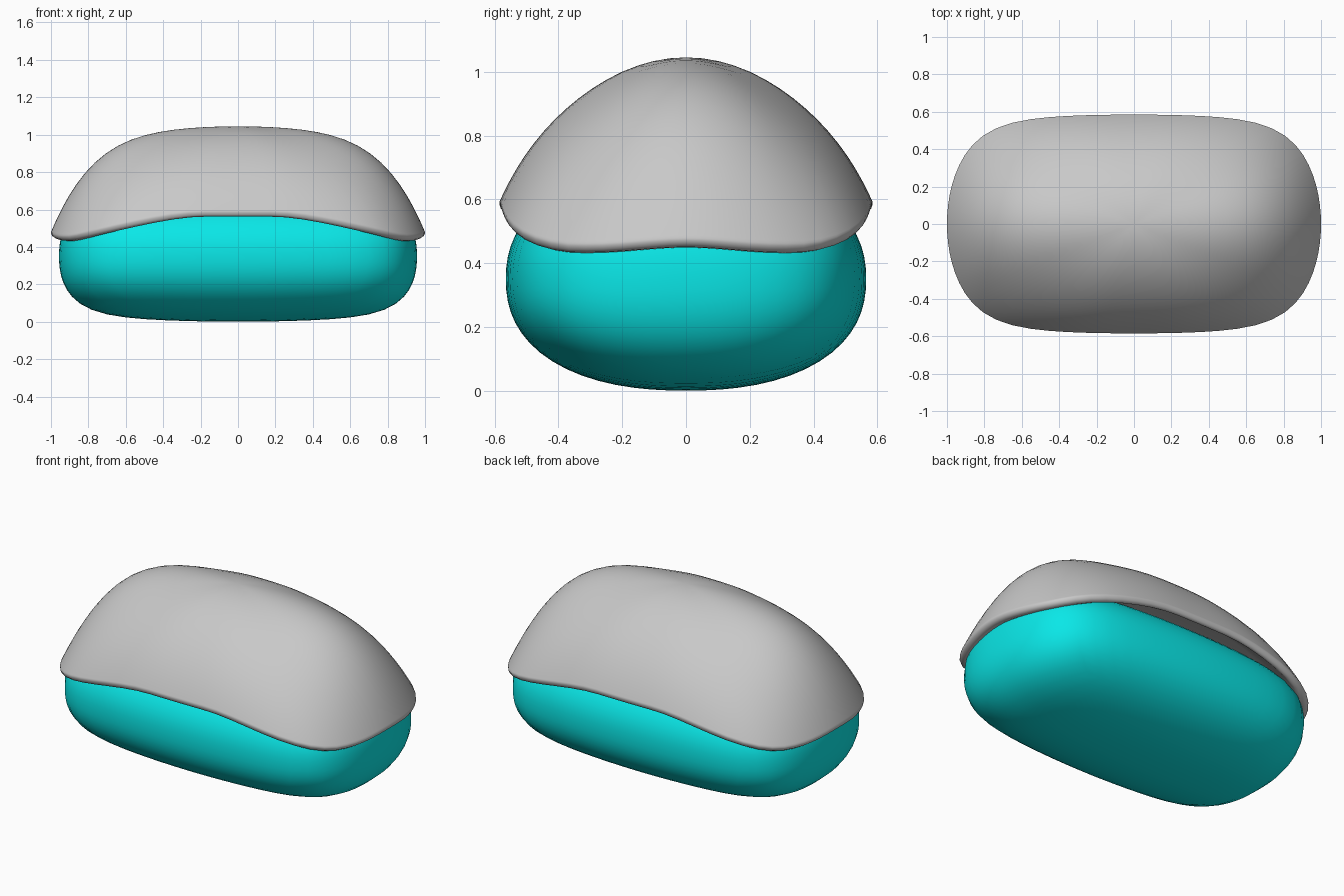
import bpy, bmesh, math

if "Cube" in bpy.data.objects:
    bpy.data.objects.remove(bpy.data.objects["Cube"])

def material(name, rgb):
    m = bpy.data.materials.new(name)
    m.diffuse_color = (*rgb, 1)
    m.use_nodes = True
    m.node_tree.nodes["Principled BSDF"].inputs["Base Color"].default_value = m.diffuse_color
    return m

def finish(name, bm, mat):
    bmesh.ops.recalc_face_normals(bm, faces=bm.faces)
    for f in bm.faces:
        f.smooth = True
    me = bpy.data.meshes.new(name)
    bm.to_mesh(me)
    bm.free()
    me.materials.append(mat)
    ob = bpy.data.objects.new(name, me)
    bpy.context.collection.objects.link(ob)
    return ob

def solve(fn):
    """Scale k at which the growing function fn(k) reaches 1."""
    lo, hi = 0.0, 4.0
    for _ in range(40):
        mid = (lo + hi) / 2
        lo, hi = (mid, hi) if fn(mid) < 1 else (lo, mid)
    return lo

def smoothstep(a, b, v):
    t = min(1, max(0, (v - a) / (b - a)))
    return t * t * (3 - 2 * t)

grey = material("light grey", (0.58, 0.58, 0.58))
cyan = material("cyan", (0.003, 0.8, 0.8))

# Lower body: a cube inflated into a soft rounded block
def body_gauge(x, y, z):
    x, y, z = abs(x), abs(y), abs(z)
    return 0.3 * x**2 + 0.7 * x**7 + y**2.3 + z**2.3

bm = bmesh.new()
bmesh.ops.create_cube(bm, size=2)
bmesh.ops.subdivide_edges(bm, edges=bm.edges[:], cuts=15, use_grid_fill=True)
for v in bm.verts:
    d = [math.tan(c * math.pi / 4) for c in v.co]
    k = solve(lambda s: body_gauge(*[s * c for c in d]))
    v.co = (0.957 * k * d[0], 0.565 * k * d[1], 0.35 + 0.35 * k * d[2])
finish("lower_body", bm, cyan)

# Upper shell: dome with a wavy, rounded rim that dips at the corners
def drop(x, y):
    x, y = abs(x), abs(y)
    return 0.25 * x**2 + 0.75 * x**5 + 0.85 * y**2 + 0.15 * y**8

def rim_bottom(a):
    deg = math.degrees(math.atan2(abs(math.sin(a)), abs(math.cos(a))))
    return 0.432 + 0.13 * smoothstep(33, 80, deg) + 0.017 * (1 - smoothstep(0, 30, deg))

SEG, RINGS, TOP, LIP = 72, 18, 1.045, 0.03
# (scale, height above rim bottom) for the rolled lip
lip = [(1.0, 0.022), (0.994, 0.010), (0.982, 0.002), (0.965, 0.0),
       (0.95, 0.006), (0.93, 0.02), (0.80, 0.08)]
bm = bmesh.new()
centre = bm.verts.new((0, 0, TOP))
loops = [[] for _ in range(RINGS + len(lip))]
for i in range(SEG):
    a = 2 * math.pi * i / SEG
    c, s = math.cos(a), math.sin(a)
    edge = solve(lambda k: drop(k * c, k * s))
    low = rim_bottom(a)
    for r in range(RINGS):
        k = edge * math.sin(math.pi / 2 * (r + 1) / RINGS)
        h = 1 - drop(k * c, k * s)
        z = low + LIP + (TOP - low - LIP) * h
        loops[r].append(bm.verts.new((k * c, 0.585 * k * s, z)))
    for j, (sc, dz) in enumerate(lip):
        k = edge * sc
        loops[RINGS + j].append(bm.verts.new((k * c, 0.585 * k * s, low + dz)))
for i in range(SEG):
    n = (i + 1) % SEG
    bm.faces.new((centre, loops[0][i], loops[0][n]))
    for a, b in zip(loops, loops[1:]):
        bm.faces.new((a[i], b[i], b[n], a[n]))
# hidden underside
bm.faces.new(loops[-1])
finish("upper_shell", bm, grey)
